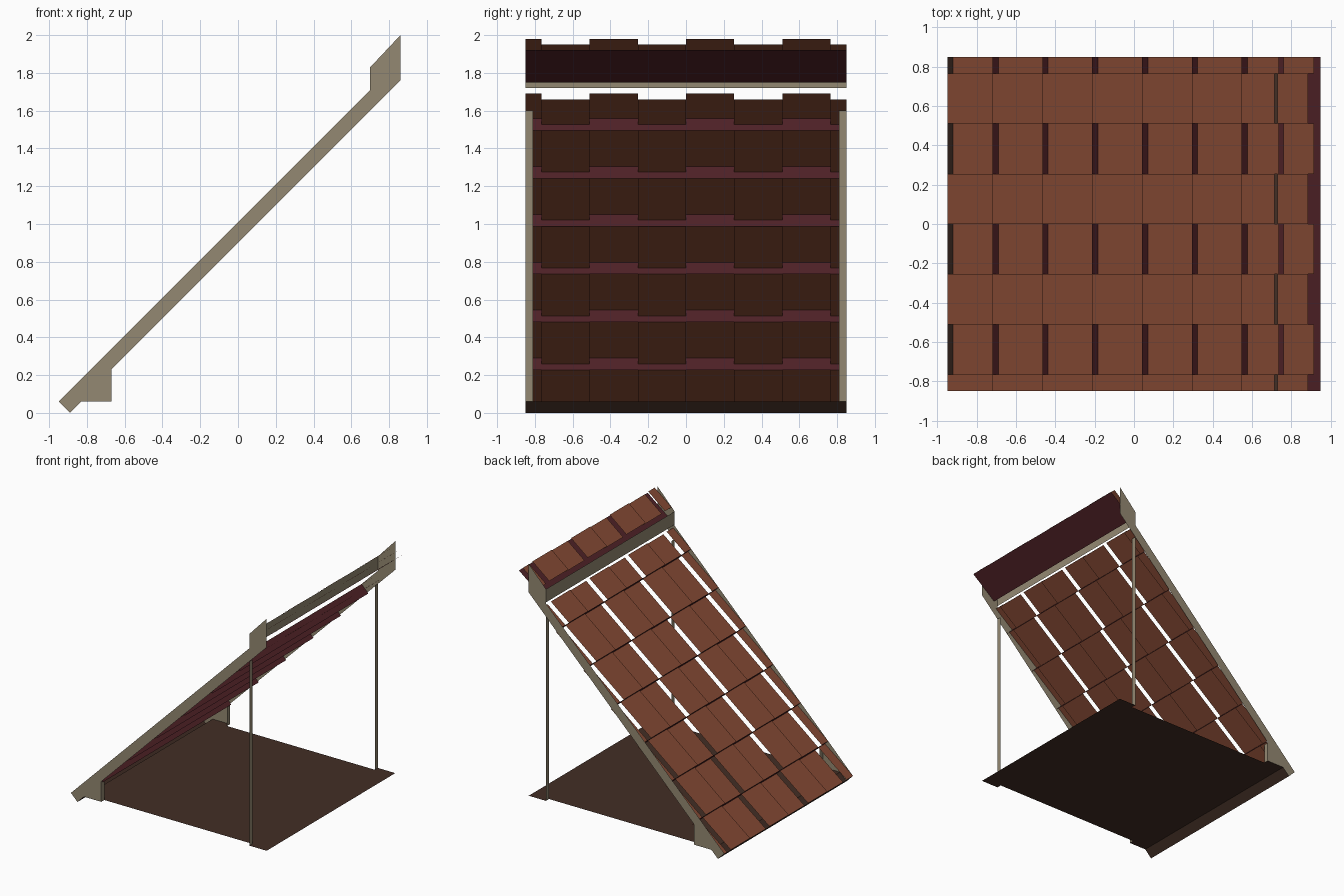
import bpy
import bmesh

if "Cube" in bpy.data.objects:
    bpy.data.objects.remove(bpy.data.objects["Cube"], do_unlink=True)


def srgb(*rgb):
    return [((c / 255 + 0.055) / 1.055) ** 2.4 for c in rgb] + [1.0]


def material(name, color):
    mat = bpy.data.materials.new(name)
    mat.use_nodes = True
    mat.diffuse_color = color
    bsdf = mat.node_tree.nodes["Principled BSDF"]
    bsdf.inputs["Base Color"].default_value = color
    bsdf.inputs["Roughness"].default_value = 0.9
    return mat


TERRACOTTA = material("terracotta", srgb(134, 74, 52))
MAROON = material("maroon", srgb(80, 34, 39))
DARK_BROWN = material("dark_brown", srgb(66, 46, 37))
IVORY = material("weathered_ivory", srgb(148, 137, 114))

HALF = 0.85      # half width of the roof
INNER = 0.81     # inner edge of the side strips
STEP = 0.03      # offset between layers, in x and z


def finish(name, bm, mat):
    mesh = bpy.data.meshes.new(name)
    bm.to_mesh(mesh)
    bm.free()
    mesh.materials.append(mat)
    obj = bpy.data.objects.new(name, mesh)
    bpy.context.collection.objects.link(obj)
    return obj


def sheets(name, strips, mat):
    """Sweep each (x, z) path straight from y0 to y1."""
    bm = bmesh.new()
    for path, y0, y1 in strips:
        near = [bm.verts.new((x, y0, z)) for x, z in path]
        far = [bm.verts.new((x, y1, z)) for x, z in path]
        for i in range(len(path) - 1):
            bm.faces.new((near[i], near[i + 1], far[i + 1], far[i]))
    return finish(name, bm, mat)


def shift(point, layers):
    return (point[0] + STEP * layers, point[1] - STEP * layers)


# Alternating raised and lowered columns across the roof
edges = [-HALF] + [0.255 * i for i in range(-3, 4)] + [HALF]
columns = [(edges[i], edges[i + 1], i % 2) for i in range(len(edges) - 1)]


def shingle_row(name, start, end):
    strips = [([shift(start, low), shift(end, low)], y0, y1)
              for y0, y1, low in columns]
    sheets(name, strips, TERRACOTTA)


# Tilted shingle rows, each tucked under the butt board of the next
starts = [(-0.95, 0.06)] + [(-0.72 + 0.2535 * i, 0.29 + 0.2535 * i)
                            for i in range(6)]
for i, start in enumerate(starts):
    if i + 1 < len(starts):
        end = shift(starts[i + 1], 1)
    else:
        end = (0.715, 1.69)
    shingle_row(f"shingle_row_{i + 1}", start, end)
    if i > 0:
        sheets(f"butt_board_{i}",
               [([start, shift(start, 2.1)], -HALF, HALF)], MAROON)

# Ridge cap shingles and the board beneath them
shingle_row("ridge_shingles", (0.73, 1.857), (0.885, 1.98))
sheets("ridge_underboard",
       [([(0.735, 1.75), (0.95, 1.92)], -HALF, HALF)], MAROON)

# Ridge beam
sheets("ridge_beam", [([(0.70, 1.72), (0.70, 1.83)], -HALF, HALF)], IVORY)

# Side trims, slim posts and eave returns
profile = [(-0.95, 0.06), (-0.89, 0), (-0.83, 0.06), (-0.67, 0.06),
           (-0.67, 0.23), (0.86, 1.76), (0.86, 2.0), (0.70, 1.83),
           (0.70, 1.71)]
for side, label in ((-1, "right"), (1, "left")):
    bm = bmesh.new()
    points = profile if side < 0 else profile[::-1]
    bm.faces.new([bm.verts.new((x, side * HALF, z)) for x, z in points])
    finish(f"side_trim_{label}", bm, IVORY)
    y0, y1 = sorted((side * INNER, side * HALF))
    sheets(f"post_{label}", [([(0.70, 1.60), (0.70, 0.06)], y0, y1)], IVORY)
    sheets(f"eave_return_{label}",
           [([(-0.67, 0.23), (-0.67, 0.06)], y0, y1)], IVORY)

# Base panel, wider at the eave and ridge ends
sheets("base_panel", [
    ([(-0.83, 0.06), (-0.67, 0.06)], -HALF, HALF),
    ([(-0.67, 0.06), (0.70, 0.06)], -INNER, INNER),
    ([(0.70, 0.06), (0.86, 0.06)], -HALF, HALF),
], DARK_BROWN)

# Eave edge
sheets("eave_edge",
       [([(-0.83, 0.06), (-0.89, 0), (-0.95, 0.06)], -HALF, HALF)],
       DARK_BROWN)
